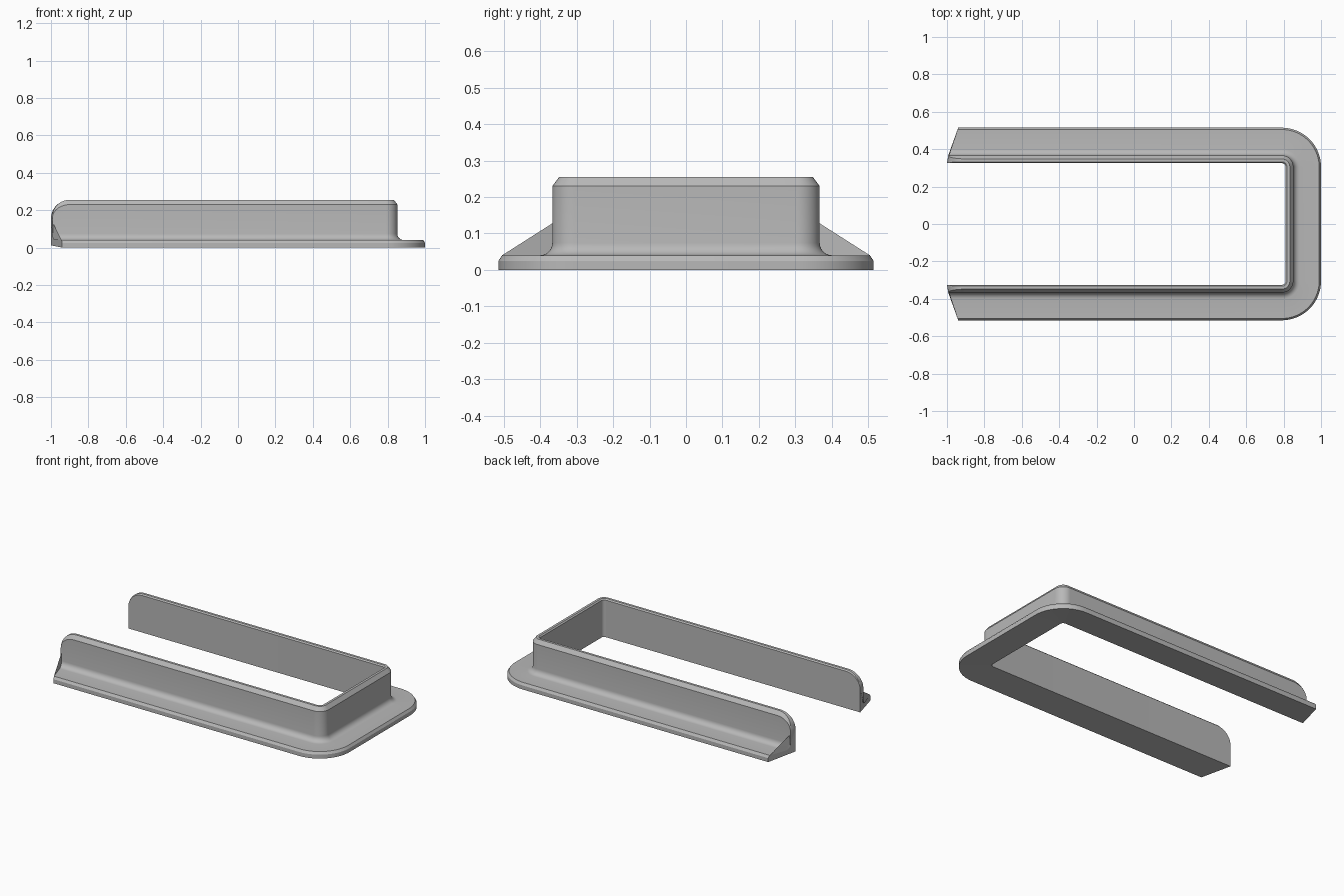
import bpy, bmesh
from math import sin, cos, pi

cube = bpy.data.objects.get("Cube")
if cube:
    bpy.data.objects.remove(cube, do_unlink=True)

# Key sizes: all corner arcs share one centre, radii are measured from it
CX, CY = 0.79, 0.305
INNER, WALL, RIM = 0.02, 0.062, 0.21
TOP, FLANGE, FILLET, ROUND = 0.255, 0.04, 0.034, 0.1


def profile(top, chamfer):
    """Cross-section as (radius, height): upright wall, fillet and flange."""
    pts = [(INNER, 0.012), (INNER, top - 0.3 * chamfer),
           (INNER + 0.3 * chamfer, top),
           (WALL - 0.75 * chamfer, top), (WALL, top - chamfer)]
    for i in range(7):
        a = i / 6 * pi / 2
        pts.append((WALL + FILLET * (1 - cos(a)), FLANGE + FILLET * (1 - sin(a))))
    return pts + [(RIM - 0.01, FLANGE), (RIM, FLANGE - 0.015), (RIM, 0)]


def skew(r):
    """Slanted cut across the flange at the open end."""
    return 0.06 * max(0, r - 0.042) / (RIM - 0.042)


rings = []
# Rounded open end of the arm
for i in range(11):
    a = i / 10 * pi / 2
    section = profile(TOP - ROUND * (1 - sin(a)), 0.025 * max(0.08, sin(a)))
    rings.append([(-1 + ROUND * (1 - cos(a)) + skew(r) * cos(a), CY + r, z)
                  for r, z in section])
# Corner, then the middle of the closed end
full = profile(TOP, 0.025)
for i in range(17):
    a = pi / 2 * (1 - i / 16)
    rings.append([(CX + r * cos(a), CY + r * sin(a), z) for r, z in full])
rings.append([(CX + r, 0, z) for r, z in full])

# Skin the sections into half of the frame
bm = bmesh.new()
loops = [[bm.verts.new(p) for p in ring] for ring in rings]
n = len(full)
for a, b in zip(loops, loops[1:]):
    for j in range(n):
        k = (j + 1) % n
        bm.faces.new((a[j], a[k], b[k], b[j]))
cap = bm.faces.new(loops[0])
bmesh.ops.triangulate(bm, faces=[cap])
bmesh.ops.recalc_face_normals(bm, faces=bm.faces)
# The half is open at the mirror plane, so check the underside points down
bm.normal_update()
low = min(bm.faces, key=lambda f: f.calc_center_median().z)
if low.normal.z > 0:
    bmesh.ops.reverse_faces(bm, faces=bm.faces)
mesh = bpy.data.meshes.new("flanged_frame")
bm.to_mesh(mesh)
bm.free()

# Single grey finish
grey = bpy.data.materials.new("plain_grey")
grey.use_nodes = True
colour = (0.48, 0.48, 0.48, 1)
grey.diffuse_color = colour
grey.node_tree.nodes["Principled BSDF"].inputs["Base Color"].default_value = colour
mesh.materials.append(grey)

# Mirror into the full U-shaped frame
frame = bpy.data.objects.new("flanged_frame", mesh)
bpy.context.collection.objects.link(frame)
mirror = frame.modifiers.new("mirror", 'MIRROR')
mirror.use_axis = (False, True, False)
mirror.use_clip = True
for o in bpy.context.selected_objects:
    o.select_set(False)
frame.select_set(True)
bpy.context.view_layer.objects.active = frame
bpy.ops.object.modifier_apply(modifier=mirror.name)
bpy.ops.object.shade_smooth_by_angle(angle=0.45)
